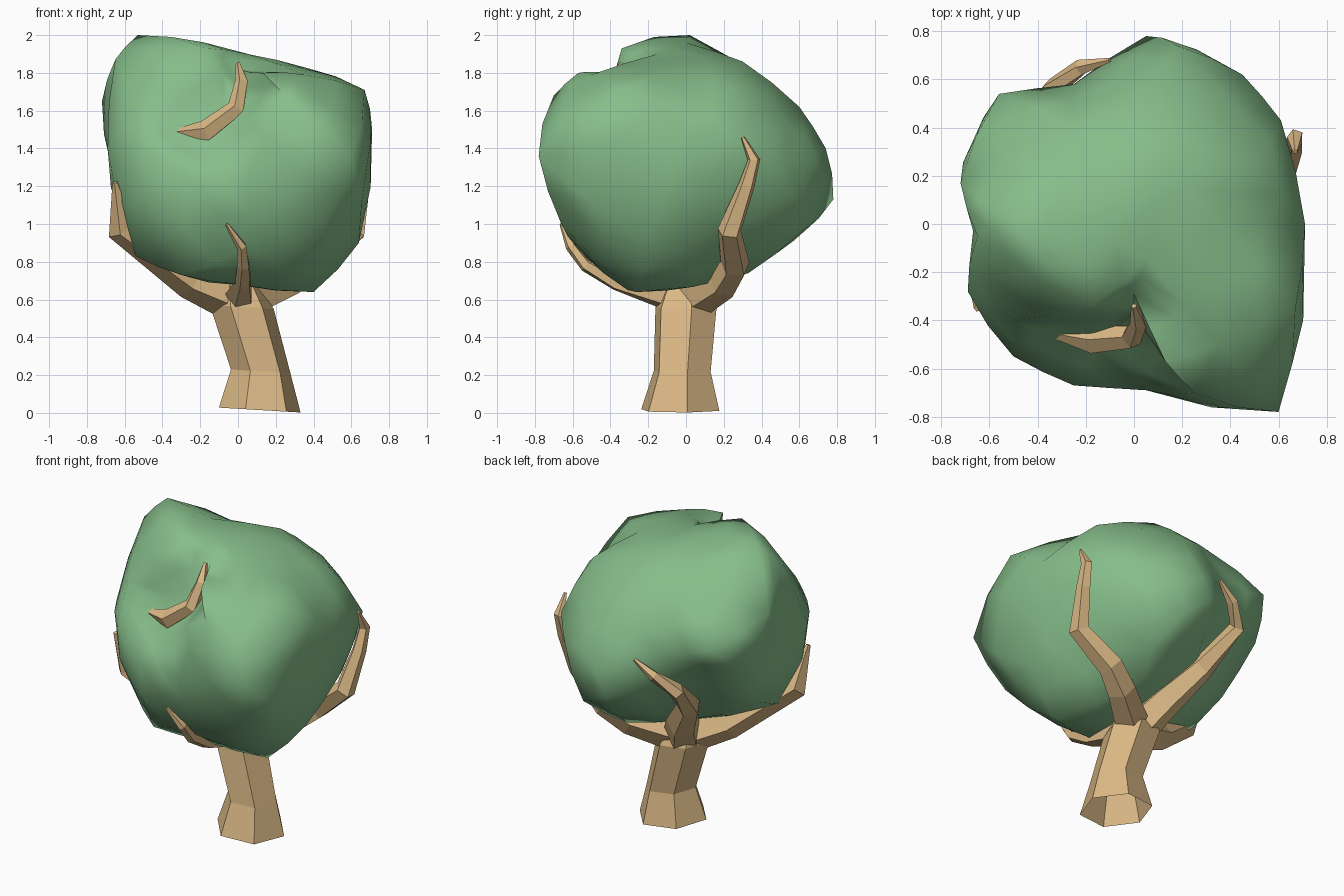
import bpy
import bmesh
import math
from mathutils import Vector

old = bpy.data.objects.get("Cube")
if old:
    bpy.data.objects.remove(old, do_unlink=True)


def make_material(name, colour):
    mat = bpy.data.materials.new(name)
    mat.use_nodes = True
    mat.diffuse_color = colour
    mat.node_tree.nodes["Principled BSDF"].inputs["Base Color"].default_value = colour
    return mat


leaf_green = make_material("leaf green", (0.24, 0.51, 0.255, 1))
bark_brown = make_material("bark brown", (0.7, 0.48, 0.235, 1))


def add_object(name, bm, mat):
    bmesh.ops.recalc_face_normals(bm, faces=bm.faces)
    mesh = bpy.data.meshes.new(name)
    bm.to_mesh(mesh)
    bm.free()
    mesh.materials.append(mat)
    obj = bpy.data.objects.new(name, mesh)
    bpy.context.collection.objects.link(obj)
    return obj


def limb(name, path, radii, sides, level_axis=None, phase=36):
    """Faceted tapering tube along a path, open at its foot."""
    points = [Vector(p) for p in path]
    bm = bmesh.new()
    rings = []
    for i, (point, radius) in enumerate(zip(points, radii)):
        before, after = points[max(i - 1, 0)], points[min(i + 1, len(points) - 1)]
        axis = (Vector(level_axis) if level_axis else after - before).normalized()
        side = Vector((0, 1, 0)).cross(axis)
        if side.length < 0.3:
            side = Vector((1, 0, 0))
        side.normalize()
        other = axis.cross(side)
        ring = []
        for k in range(sides):
            turn = math.tau * k / sides + math.radians(phase)
            offset = side * math.cos(turn) + other * math.sin(turn)
            ring.append(bm.verts.new(point + offset * radius))
        rings.append(ring)
    for low, high in zip(rings, rings[1:]):
        for k in range(sides):
            n = (k + 1) % sides
            bm.faces.new((low[k], low[n], high[n], high[k]))
    bm.faces.new(rings[-1])
    return add_object(name, bm, bark_brown)


# Leaning trunk with a flared foot
limb("trunk",
     [(0.115, -0.03, 0.015), (0.12, -0.02, 0.22), (0.02, 0, 0.56), (0, 0, 0.68)],
     [0.22, 0.16, 0.172, 0.12], 6, level_axis=(0.06, 0, 1), phase=10)

# Branches that climb around the outside of the crown
limb("left_branch",
     [(0.05, 0.04, 0.6), (0.27, 0.2, 0.69), (0.4, 0.26, 0.78), (0.62, 0.23, 0.96),
      (0.66, 0.32, 1.2), (0.67, 0.36, 1.34), (0.67, 0.3, 1.46)],
     [0.11, 0.09, 0.08, 0.065, 0.045, 0.035, 0.01], 5)
limb("right_branch",
     [(0, 0, 0.6), (-0.25, -0.09, 0.7), (-0.62, -0.26, 0.98), (-0.65, -0.35, 1.22)],
     [0.13, 0.1, 0.08, 0.015], 5)
limb("back_branch",
     [(0, 0.03, 0.6), (-0.1, 0.18, 0.76), (-0.25, 0.33, 0.97),
      (-0.33, 0.57, 1.18), (-0.22, 0.65, 1.28), (-0.1, 0.68, 1.37)],
     [0.12, 0.1, 0.075, 0.05, 0.035, 0.01], 5)
limb("front_branch",
     [(0, -0.02, 0.6), (0.03, -0.37, 0.69), (0.03, -0.53, 0.78),
      (0.02, -0.61, 0.88), (-0.06, -0.66, 1)],
     [0.09, 0.045, 0.035, 0.028, 0.01], 5)
limb("upper_branch",
     [(-0.36, -0.45, 1.48), (-0.17, -0.48, 1.49), (-0.01, -0.47, 1.61),
      (0.02, -0.41, 1.75), (0, -0.34, 1.85)],
     [0.015, 0.06, 0.05, 0.037, 0.012], 5)

# Lumpy crown: its corners are joined as on a sphere, then softened
corners = [
    # top
    (-.53, .02, 2), (-.2, 0, 1.96), (-.17, -.34, 1.93), (.05, -.15, 1.9),
    (.1, .3, 1.86), (.35, 0, 1.83), (.67, -.35, 1.71), (.5, .25, 1.72),
    (-.52, -.4, 1.62), (-.65, -.05, 1.87), (-.25, .4, 1.75), (.35, -.5, 1.79),
    # hollow behind the upper branch and the lobe next to it
    (-.33, -.44, 1.54), (-.16, -.41, 1.62), (0, -.38, 1.65), (0, -.29, 1.82),
    (.13, -.57, 1.8), (.25, -.7, 1.68), (-.15, -.52, 1.42),
    # sides
    (.6, -.78, 1.36), (.71, 0, 1.5), (.05, -.69, 1.25), (-.25, -.67, 1.25),
    (-.5, -.55, 1.4), (-.69, -.28, 1.4), (-.65, 0, 1.4), (-.72, .17, 1.65),
    (-.56, .54, 1.5), (-.67, .33, 1.3), (-.25, .58, 1.4),
    (.05, .78, 1.13), (.18, .74, 1.4), (.45, .62, 1.3), (.61, .43, 1.4),
    (.1, .6, 1.62), (.66, .1, 1.1),
    # underside
    (.64, -.2, .9), (.45, -.66, 1), (.4, -.26, .64), (.33, .6, .95), (0, .05, .7),
    (0, -.35, .68), (.05, -.58, .88), (-.3, -.45, .73), (-.54, -.3, .83),
    (-.6, .1, 1), (-.22, .29, .99), (.2, .33, .74),
]
middle = Vector((0, 0, 1.3))
bm = bmesh.new()
places = {}
for corner in corners:
    spoke = Vector(corner) - middle
    places[bm.verts.new(spoke.normalized())] = Vector(corner)
bmesh.ops.convex_hull(bm, input=bm.verts)
for vert, place in places.items():
    vert.co = place
bmesh.ops.recalc_face_normals(bm, faces=bm.faces)
bm.normal_update()
bmesh.ops.subdivide_edges(bm, edges=bm.edges, cuts=1, smooth=0.22, use_grid_fill=True)
crown = add_object("crown", bm, leaf_green)
bpy.ops.object.select_all(action="DESELECT")
crown.select_set(True)
bpy.context.view_layer.objects.active = crown
bpy.ops.object.shade_smooth_by_angle(angle=math.radians(65))
